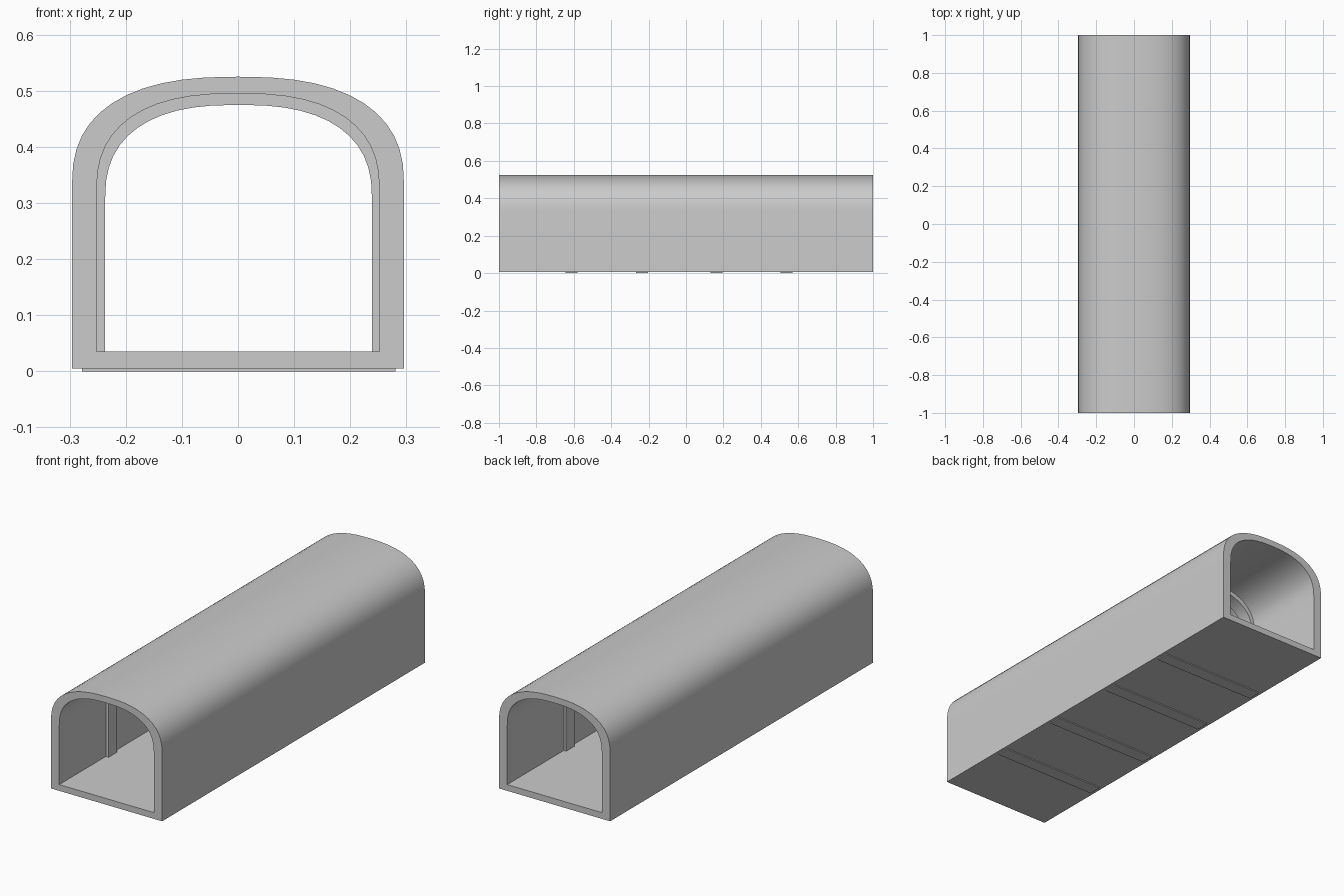
import bpy, bmesh
from math import cos, sin, pi

if "Cube" in bpy.data.objects:
    bpy.data.objects.remove(bpy.data.objects["Cube"])

N = 12  # segments per shoulder


def arch(half, floor, spring, top):
    """Flat-floored arch outline with squarish rounded shoulders."""
    pts = [(-half, floor), (half, floor)]
    for i in range(2 * N + 1):
        c, s = cos(pi * i / (2 * N)), sin(pi * i / (2 * N))
        x = half * abs(c) ** 0.8 * (1 if c >= 0 else -1)
        pts.append((x, spring + (top - spring) * max(s, 0) ** 0.8))
    return pts


def sleeve(name, outer, inner, y0, y1, sx=1, sz=1, dx=0, z0=0):
    """Closed hollow ring swept along y."""
    bm = bmesh.new()
    loops = [[bm.verts.new((x * sx + dx, y, (z - 0.005) * sz + z0)) for x, z in prof]
             for prof, y in ((outer, y0), (outer, y1), (inner, y1), (inner, y0))]
    n = len(outer)
    for k in range(4):
        a, b = loops[k], loops[(k + 1) % 4]
        for i in range(n):
            j = (i + 1) % n
            bm.faces.new((a[i], a[j], b[j], b[i]))
    bmesh.ops.recalc_face_normals(bm, faces=bm.faces)
    mesh = bpy.data.meshes.new(name)
    bm.to_mesh(mesh)
    bm.free()
    ob = bpy.data.objects.new(name, mesh)
    bpy.context.collection.objects.link(ob)
    bpy.ops.object.select_all(action='DESELECT')
    ob.select_set(True)
    bpy.context.view_layer.objects.active = ob
    bpy.ops.object.shade_smooth_by_angle(angle=0.6)
    return ob


outer = arch(0.296, 0.005, 0.33, 0.525)
inner = arch(0.252, 0.035, 0.32, 0.495)

# Tunnel shell, open at both ends
sleeve("tunnel_shell", outer, inner, -1, 1, z0=0.005)

# Reinforcing ribs: slightly smaller rings, protruding inside and below
for k, y in enumerate((-0.613, -0.235, 0.163, 0.538)):
    sleeve(f"rib_{k + 1}", outer, inner, y - 0.032, y + 0.032, 0.944, 0.969, 0.001)
